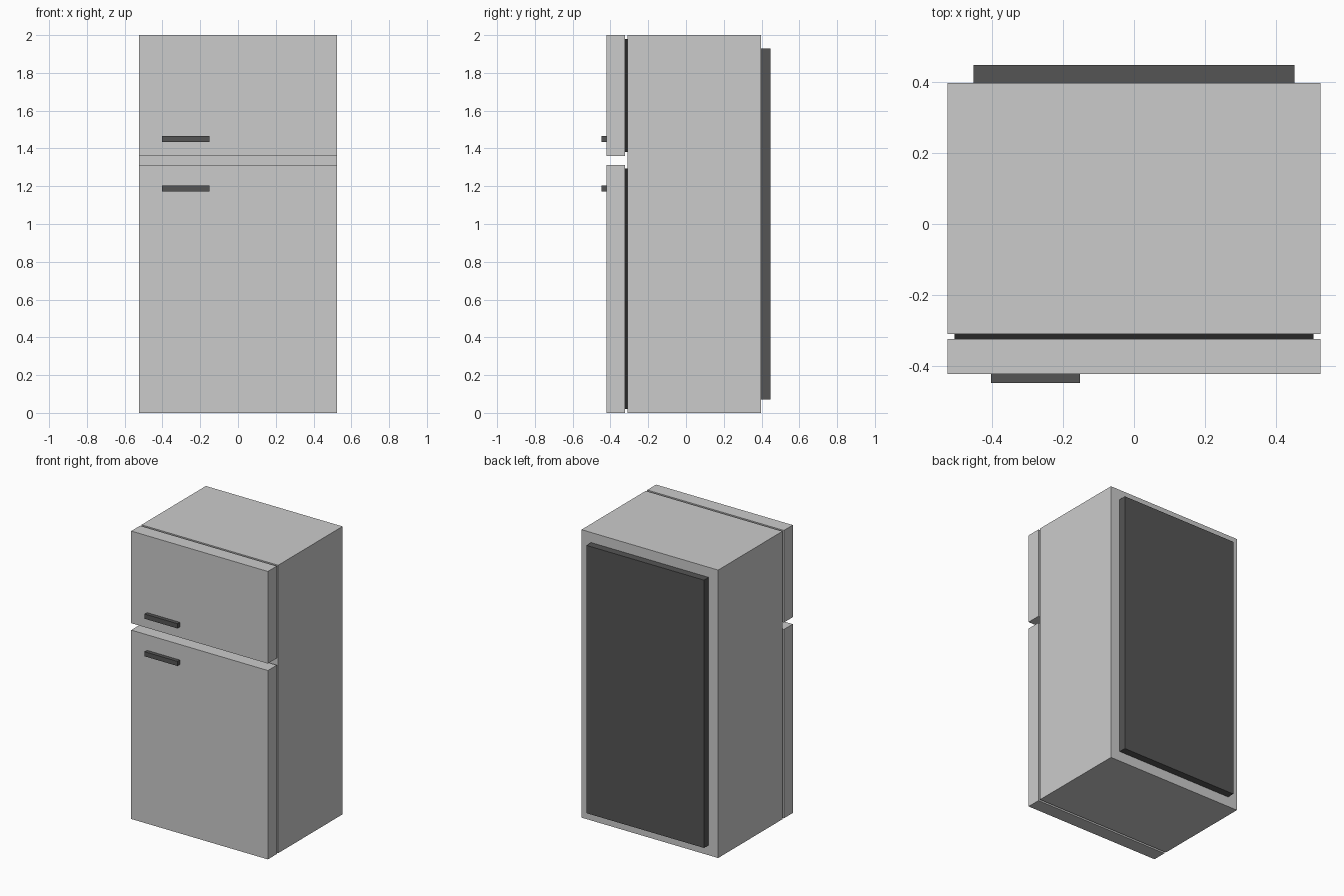
import bpy

if "Cube" in bpy.data.objects:
    bpy.data.objects.remove(bpy.data.objects["Cube"])


def material(name, v):
    m = bpy.data.materials.new(name)
    m.diffuse_color = (v, v, v, 1)
    m.use_nodes = True
    m.node_tree.nodes["Principled BSDF"].inputs["Base Color"].default_value = m.diffuse_color
    return m


def box(name, x, y, z, mat=None):
    """Axis-aligned box from (min, max) ranges."""
    bpy.ops.mesh.primitive_cube_add(size=1, location=[(a + b) / 2 for a, b in (x, y, z)])
    ob = bpy.context.object
    ob.name = name
    ob.scale = [b - a for a, b in (x, y, z)]
    bpy.ops.object.transform_apply(location=False, rotation=False, scale=True)
    if mat:
        ob.data.materials.append(mat)
    return ob


dark = material("dark_grey", 0.09)
rubber = material("black_rubber", 0.02)

# Cabinet and rear panel
box("cabinet", (-0.525, 0.525), (-0.309, 0.397), (0, 2))
box("rear_panel", (-0.452, 0.452), (0.397, 0.448), (0.07, 1.93), dark)

# Each compartment: door, recessed seal behind it, and handle
for name, door_z, seal_z, handle_z in (
    ("freezer", (1.36, 2.0), (1.38, 1.98), (1.433, 1.466)),
    ("fridge", (0.0, 1.312), (0.02, 1.295), (1.172, 1.204)),
):
    box(name + "_door", (-0.525, 0.525), (-0.422, -0.324), door_z)
    box(name + "_seal", (-0.505, 0.505), (-0.324, -0.309), seal_z, rubber)
    box(name + "_handle", (-0.403, -0.152), (-0.448, -0.422), handle_z, dark)
